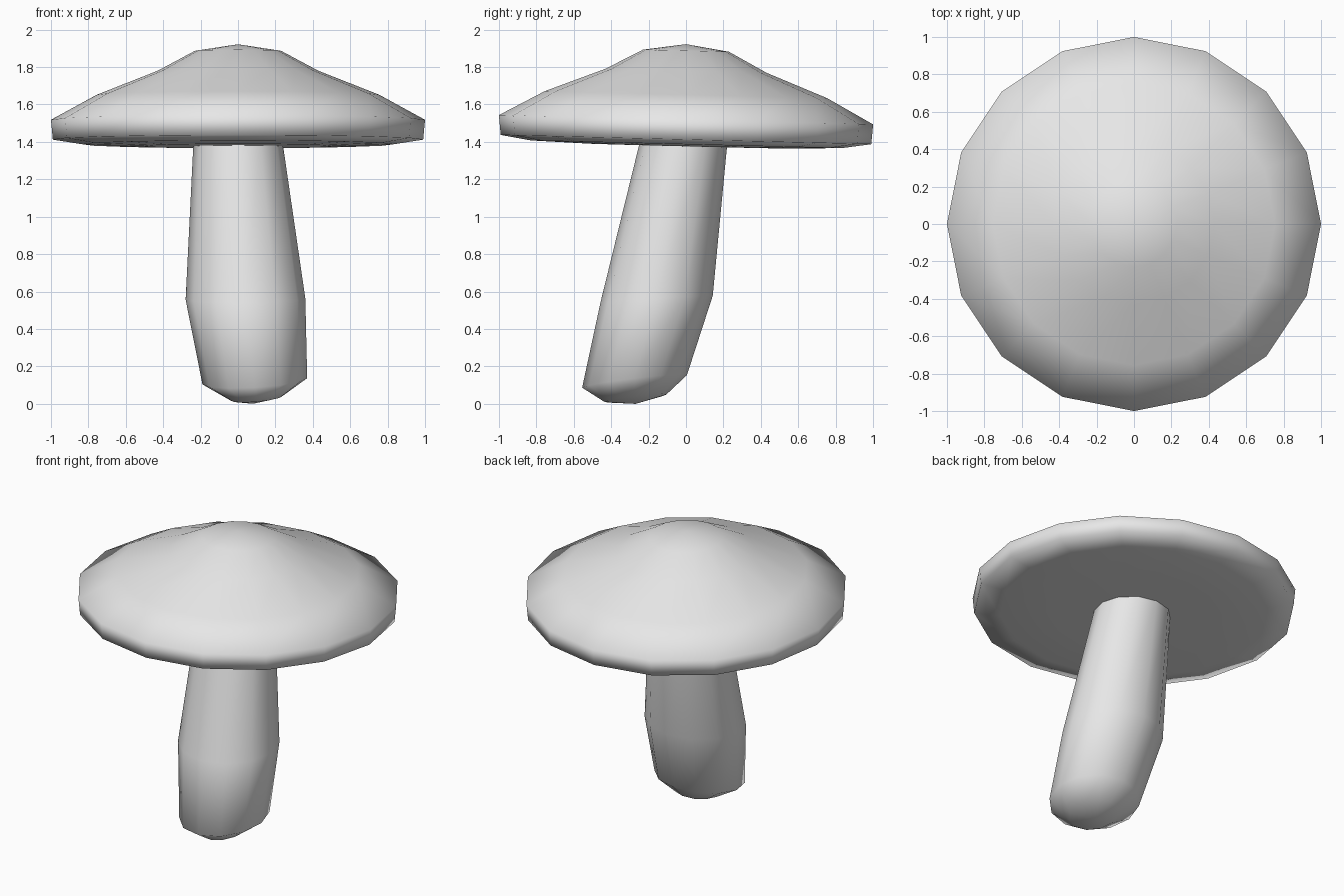
import bpy
import bmesh
from math import cos, sin, tau

default_cube = bpy.data.objects.get("Cube")
if default_cube:
    bpy.data.objects.remove(default_cube, do_unlink=True)

grey = bpy.data.materials.new("plain grey")
grey.use_nodes = True
grey.diffuse_color = (0.8, 0.8, 0.8, 1)
grey.node_tree.nodes["Principled BSDF"].inputs["Base Color"].default_value = (0.8, 0.8, 0.8, 1)


def loft(name, sides, rings):
    """Skin leaning rings, bottom to top: (x, y, z, radius x, radius y, slope x, slope y).
    A ring with no radius becomes a single pole vertex."""
    bm = bmesh.new()
    loops = []
    for x, y, z, rx, ry, sx, sy in rings:
        loop = []
        for i in range(sides if rx else 1):
            dx, dy = rx * cos(tau * i / sides), ry * sin(tau * i / sides)
            loop.append(bm.verts.new((x + dx, y + dy, z + sx * dx + sy * dy)))
        loops.append(loop)
    for low, high in zip(loops, loops[1:]):
        for i in range(sides):
            j = (i + 1) % sides
            if len(low) == 1:
                corners = (low[0], high[j], high[i])
            elif len(high) == 1:
                corners = (low[i], low[j], high[0])
            else:
                corners = (low[i], low[j], high[j], high[i])
            bm.faces.new(corners).smooth = True
    # Close an open top with a flat face
    if len(loops[-1]) > 1:
        bm.faces.new(loops[-1])
    mesh = bpy.data.meshes.new(name)
    bm.to_mesh(mesh)
    bm.free()
    mesh.materials.append(grey)
    obj = bpy.data.objects.new(name, mesh)
    bpy.context.collection.objects.link(obj)
    return obj


# Cap: shallow cone with a thick rim, leaning slightly to the back
cap_profile = [(0, 1.375), (0.5, 1.377), (0.83, 1.387), (0.99, 1.412), (1.0, 1.518),
               (0.755, 1.652), (0.43, 1.78), (0.23, 1.887), (0, 1.922)]
loft("mushroom_cap", 16, [(0, 0, z, r, r, 0, -0.025) for r, z in cap_profile])

# Stem: bulging, bent to the front, rounded at the foot
loft("mushroom_stem", 12, [
    (0.08, -0.27, 0, 0, 0, 0, 0),
    (0.10, -0.27, 0.03, 0.14, 0.165, 0.09, 0.12),
    (0.09, -0.275, 0.12, 0.28, 0.28, 0.06, 0.12),
    (0.04, -0.157, 0.56, 0.32, 0.30, 0.01, 0.06),
    (0.0, -0.012, 1.40, 0.238, 0.233, 0, -0.025),
])
